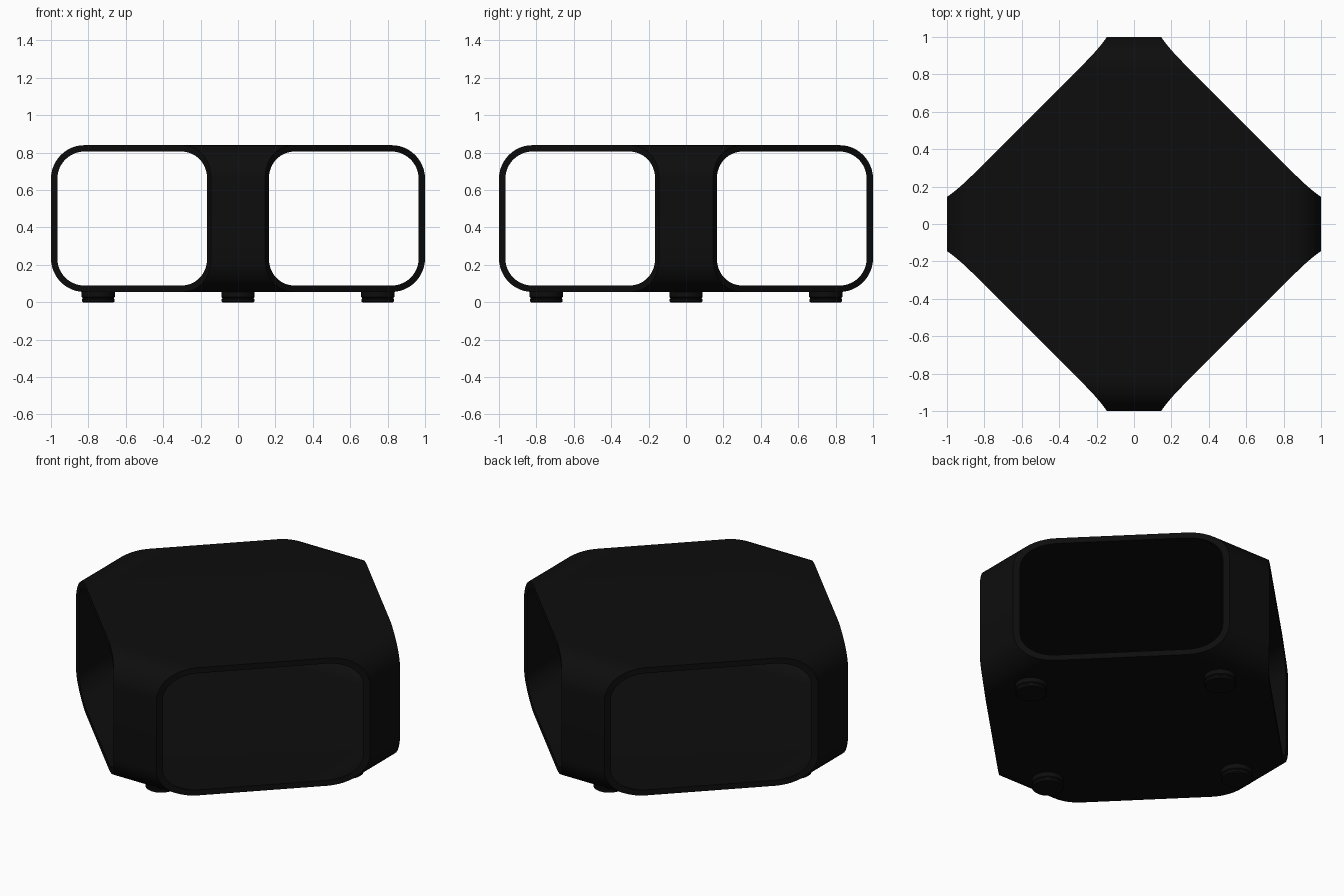
import bpy, bmesh, math
from mathutils import Vector

if "Cube" in bpy.data.objects:
    bpy.data.objects.remove(bpy.data.objects["Cube"], do_unlink=True)

mat = bpy.data.materials.new("soft black")
mat.use_nodes = True
BLACK = (0.004, 0.004, 0.004, 1)
mat.diffuse_color = BLACK
mat.node_tree.nodes["Principled BSDF"].inputs["Base Color"].default_value = BLACK

BEND, LOW, HIGH = 0.82, 0.235, 0.66   # start of bends, heights of bend centres
STEPS = 12


def finish(bm, name):
    bmesh.ops.recalc_face_normals(bm, faces=bm.faces)
    mesh = bpy.data.meshes.new(name)
    bm.to_mesh(mesh)
    bm.free()
    mesh.materials.append(mat)
    obj = bpy.data.objects.new(name, mesh)
    bpy.context.collection.objects.link(obj)
    bpy.ops.object.select_all(action="DESELECT")
    bpy.context.view_layer.objects.active = obj
    obj.select_set(True)
    bpy.ops.object.shade_smooth_by_angle(angle=math.radians(35))
    return obj


def pillar_path(radius, flare):
    """Distance, height and half width down one pillar, top to bottom."""
    path = []
    for i in range(STEPS + 1):
        a = math.pi / 2 * i / STEPS
        s = math.sin(a)
        dist = BEND + radius * s
        path.append((dist, HIGH + radius * math.cos(a), 1.125 - dist + flare * s ** 3))
    return path + [(d, LOW + HIGH - z, w) for d, z, w in reversed(path)]


def skin(bm, path):
    """Top, bottom and four bent pillars; returns the two edges of each pillar."""
    strips = []
    for k in range(4):
        a = k * math.pi / 2
        out = Vector((math.cos(a), math.sin(a), 0))
        side = Vector((-math.sin(a), math.cos(a), 0))
        strips.append([[bm.verts.new(out * d + side * (w * sign) + Vector((0, 0, z)))
                        for d, z, w in path] for sign in (-1, 1)])
    for left, right in strips:
        for i in range(len(path) - 1):
            bm.faces.new((left[i], right[i], right[i + 1], left[i + 1]))
    for end in (0, -1):
        bm.faces.new([edge[end] for strip in strips for edge in strip])
    return strips


# Hollow shell with four rounded openings
bm = bmesh.new()
outer = skin(bm, pillar_path(0.18, 0.02))
inner = skin(bm, pillar_path(0.146, 0.006))


def opening_loop(strips, k):
    return strips[k][1] + strips[(k + 1) % 4][0][::-1]


# Rims joining the outer and inner skins around each opening
for k in range(4):
    a, b = opening_loop(outer, k), opening_loop(inner, k)
    for i in range(len(a)):
        j = (i + 1) % len(a)
        bm.faces.new((a[i], a[j], b[j], b[i]))
finish(bm, "shell")

# Grooved round feet
FOOT = [(0.082, 0), (0.088, 0.005), (0.088, 0.016), (0.084, 0.02),
        (0.084, 0.024), (0.089, 0.028), (0.089, 0.06)]
for k, name in enumerate(("left_foot", "back_foot", "right_foot", "front_foot")):
    a = k * math.pi / 2
    centre = Vector((0.747 * math.cos(a), 0.747 * math.sin(a), 0))
    bm = bmesh.new()
    rings = []
    for r, z in FOOT:
        rings.append([bm.verts.new(centre + Vector((r * math.cos(t), r * math.sin(t), z)))
                      for t in (2 * math.pi * i / 32 for i in range(32))])
    for low, up in zip(rings, rings[1:]):
        for i in range(32):
            j = (i + 1) % 32
            bm.faces.new((low[i], low[j], up[j], up[i]))
    bm.faces.new(rings[0])
    bm.faces.new(rings[-1])
    finish(bm, name)
